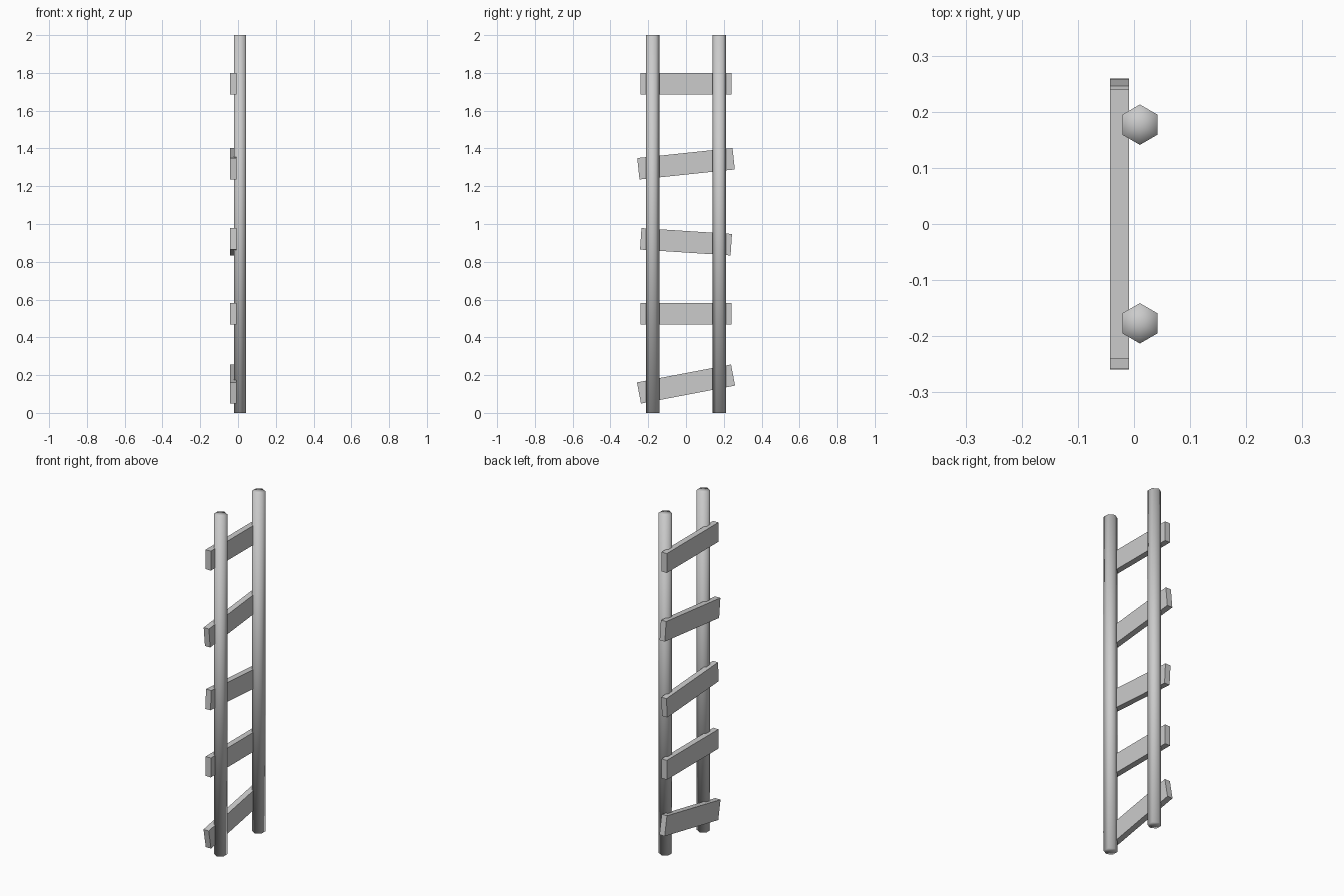
import bpy, bmesh
from math import radians
from mathutils import Matrix, Vector

if "Cube" in bpy.data.objects:
    bpy.data.objects.remove(bpy.data.objects["Cube"])


def make_object(name, bm, smooth=False):
    for f in bm.faces:
        f.smooth = smooth
    mesh = bpy.data.meshes.new(name)
    bm.to_mesh(mesh)
    bm.free()
    obj = bpy.data.objects.new(name, mesh)
    bpy.context.collection.objects.link(obj)
    return obj


# Two upright six-sided poles, softly shaded over the end caps
def pole(name, y):
    bm = bmesh.new()
    bmesh.ops.create_cone(bm, cap_ends=True, cap_tris=True, segments=6,
                          radius1=0.036, radius2=0.036, depth=2.0)
    # Turn the section so that corners point along y
    ys = max(v.co.y for v in bm.verts)
    if ys < 0.0355:
        bmesh.ops.rotate(bm, verts=bm.verts, matrix=Matrix.Rotation(radians(30), 3, 'Z'))
    bmesh.ops.translate(bm, verts=bm.verts, vec=(0.0105, y, 1.0))
    return make_object(name, bm, smooth=True)


# Flat board nailed across the back of the poles, tilted by an angle
def rung(name, z, tilt, length):
    bm = bmesh.new()
    bmesh.ops.create_cube(bm, size=1.0)
    bmesh.ops.scale(bm, verts=bm.verts, vec=(0.034, length, 0.114))
    bmesh.ops.rotate(bm, verts=bm.verts, matrix=Matrix.Rotation(radians(tilt), 3, 'X'))
    bmesh.ops.translate(bm, verts=bm.verts, vec=Vector((-0.026, 0.0, z)))
    return make_object(name, bm)


pole("left_pole", -0.177)
pole("right_pole", 0.177)

# Height, tilt and length of each rung from the bottom up
rungs = [(0.153, 10.8, 0.507), (0.526, 0.0, 0.48), (0.906, -3.7, 0.48),
         (1.319, 6.0, 0.507), (1.743, 0.0, 0.48)]
for i, (z, tilt, length) in enumerate(rungs, 1):
    rung(f"rung_{i}", z, tilt, length)
